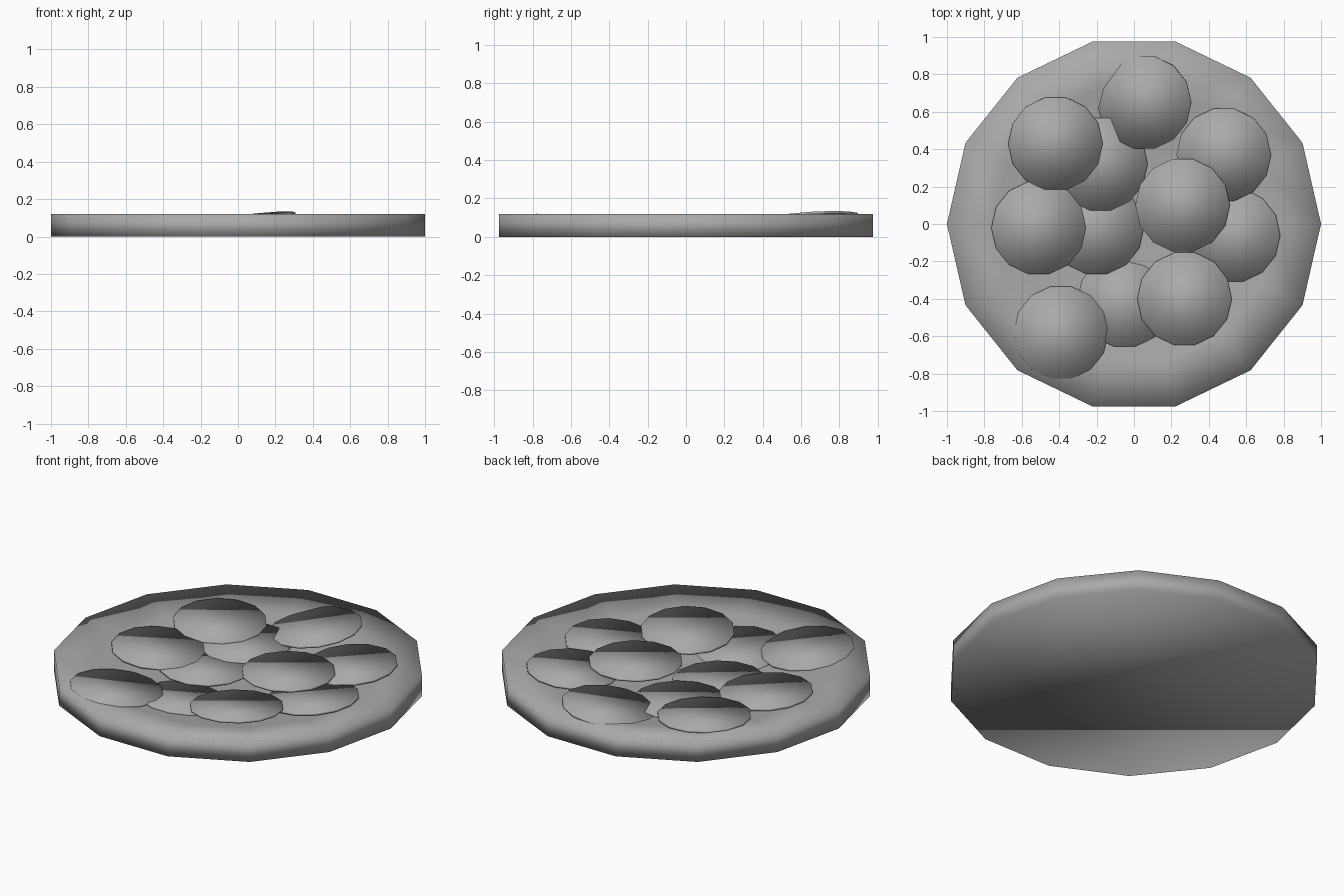
import bpy, bmesh, math
from mathutils import Matrix, Vector

SIDES = 14
cube = bpy.data.objects.get("Cube")
if cube:
    bpy.data.objects.remove(cube, do_unlink=True)

grey = bpy.data.materials.new("mid_grey")
grey.use_nodes = True
grey.diffuse_color = (0.4, 0.4, 0.4, 1)
grey.node_tree.nodes["Principled BSDF"].inputs["Base Color"].default_value = (0.4, 0.4, 0.4, 1)


def finish(name, bm):
    """Turn a bmesh into a smooth shaded object."""
    bmesh.ops.recalc_face_normals(bm, faces=bm.faces)
    for face in bm.faces:
        face.smooth = True
    mesh = bpy.data.meshes.new(name)
    bm.to_mesh(mesh)
    bm.free()
    mesh.materials.append(grey)
    obj = bpy.data.objects.new(name, mesh)
    bpy.context.collection.objects.link(obj)
    return obj


def lathe(name, profile, tip):
    """Stack rings of (radius, height), flat below, closed by a tip vertex."""
    bm = bmesh.new()
    rings = []
    for r, z in profile:
        angles = [2 * math.pi * i / SIDES for i in range(SIDES)]
        rings.append([bm.verts.new((r * math.cos(a), r * math.sin(a), z)) for a in angles])
    bm.faces.new(rings[0])
    top = bm.verts.new((0, 0, tip))
    for i in range(SIDES):
        j = (i + 1) % SIDES
        for low, high in zip(rings, rings[1:]):
            bm.faces.new((low[i], low[j], high[j], high[i]))
        bm.faces.new((rings[-1][i], rings[-1][j], top))
    return finish(name, bm)


# Round base with a shallow dished top
lathe("dished_base", [(1, 0), (1, 0.12), (0.75, 0.085), (0.45, 0.05)], 0.03)


# Thin round slices: x, y, height of the top, outward rise
slices = [
    (-0.51, -0.02, 0.085, 0.06),
    (-0.39, -0.58, 0.093, 0.11),
    (-0.42, 0.43, 0.095, 0.06),
    (0.26, 0.10, 0.106, 0.0),
    (0.27, -0.40, 0.094, 0.09),
    (0.48, 0.37, 0.102, 0.07),
    (0.53, -0.06, 0.086, 0.10),
    (-0.05, -0.41, 0.060, 0.10),
    (-0.18, 0.32, 0.074, 0.02),
    (-0.20, -0.02, 0.066, 0.02),
]
THICK = 0.012


def add_slice(name, x, y, z, slope_x, slope_y):
    bm = bmesh.new()
    bmesh.ops.create_cone(bm, cap_ends=True, segments=SIDES, radius1=0.253,
                          radius2=0.253, depth=THICK)
    # put a corner on the x axis, as on the base
    first = max(bm.verts, key=lambda v: v.co.x).co
    turn = Matrix.Rotation(-math.atan2(first.y, first.x), 3, "Z")
    bmesh.ops.rotate(bm, verts=bm.verts, matrix=turn)
    obj = finish(name, bm)
    normal = Vector((-slope_x, -slope_y, 1)).normalized()
    obj.rotation_mode = "QUATERNION"
    obj.rotation_quaternion = Vector((0, 0, 1)).rotation_difference(normal)
    obj.location = (x, y, z - THICK / 2)


for n, (x, y, z, rise) in enumerate(slices, 1):
    out = Vector((x, y)).normalized() * rise
    add_slice(f"round_slice_{n}", x, y, z, out.x, out.y)

# Back slice leans sideways on its neighbour
add_slice("back_slice", 0.055, 0.65, 0.103, 0.11, 0.065)
